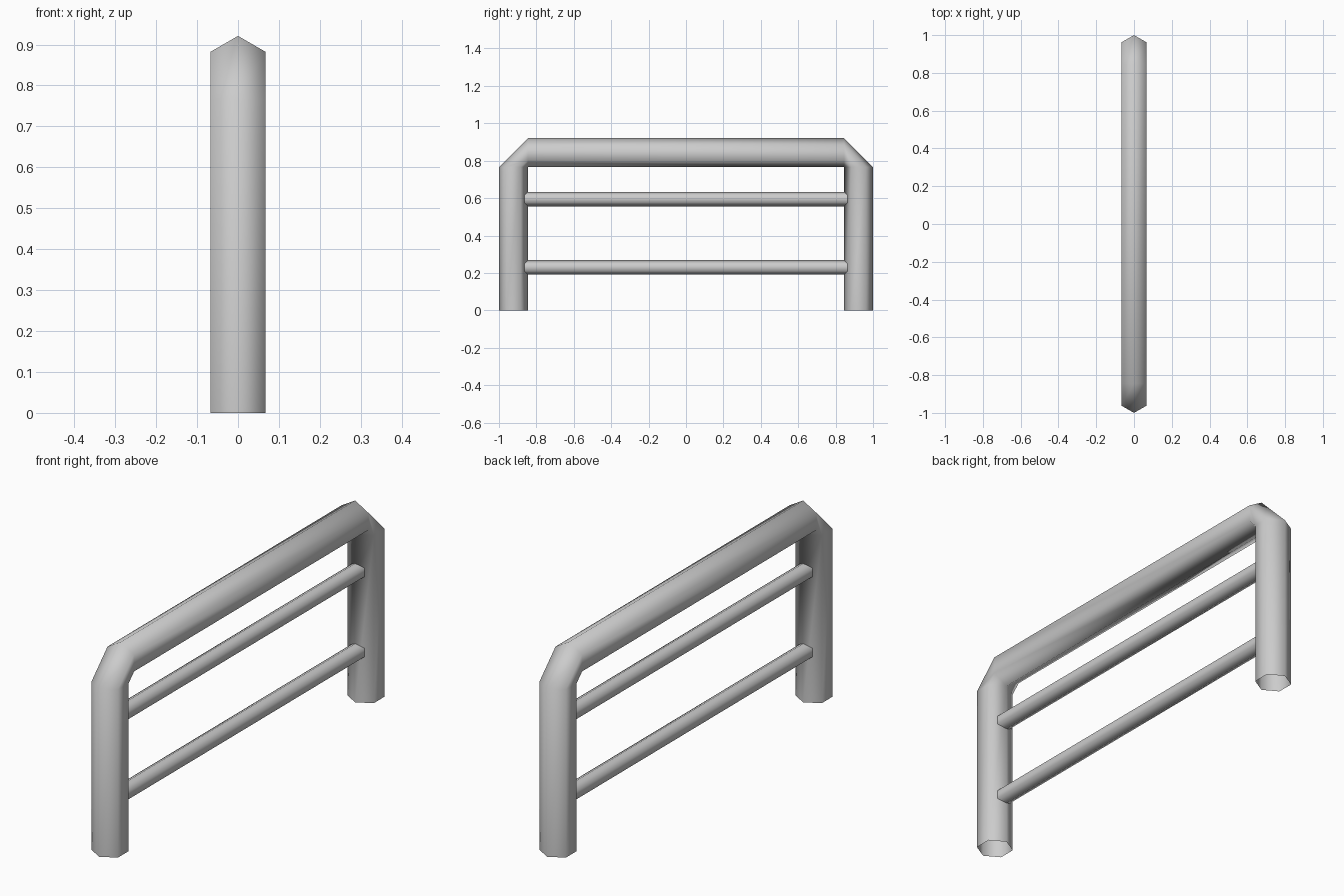
import bpy, bmesh, math

if "Cube" in bpy.data.objects:
    bpy.data.objects.remove(bpy.data.objects["Cube"])

R = 0.0775          # main tube radius (hexagonal)
TOP = 0.921         # ridge height of the top bar
BEND_Z = TOP - 2 * R
BEND_Y = 1 - 2 * R


def tube(name, stations, radius, merge=False):
    """Open hexagonal tube; each station is (y, z, tilt) of a ring, tilt 0 = facing up."""
    bm = bmesh.new()
    rings = []
    for y, z, tilt in stations:
        ring = []
        for i in range(6):
            a = i * math.pi / 3
            u, x = radius * math.cos(a), radius * math.sin(a)
            ring.append(bm.verts.new((x, y - u * math.cos(tilt), z + u * math.sin(tilt))))
        rings.append(ring)
    for a, b in zip(rings, rings[1:]):
        for i in range(6):
            j = (i + 1) % 6
            bm.faces.new((a[i], a[j], b[j], b[i]))
    if merge:
        bmesh.ops.remove_doubles(bm, verts=bm.verts, dist=1e-4)
    bmesh.ops.recalc_face_normals(bm, faces=bm.faces)
    for f in bm.faces:
        f.smooth = True
    mesh = bpy.data.meshes.new(name)
    bm.to_mesh(mesh)
    bm.free()
    obj = bpy.data.objects.new(name, mesh)
    bpy.context.collection.objects.link(obj)
    return obj


# Bent frame: leg up, chamfered corner, top bar, corner, leg down
leg_y, bar_z, q = 1 - R, TOP - R, math.pi / 2
tube("frame", [(-leg_y, 0, 0), (-leg_y, BEND_Z, 0),
               (-BEND_Y, bar_z, q), (BEND_Y, bar_z, q),
               (leg_y, BEND_Z, 2 * q), (leg_y, 0, 2 * q)], R, merge=True)

# Thin horizontal rails running into the legs
for name, z in (("lower_rail", 0.229), ("upper_rail", 0.595)):
    tube(name, [(-0.9, z, q), (0.9, z, q)], R / 2)
